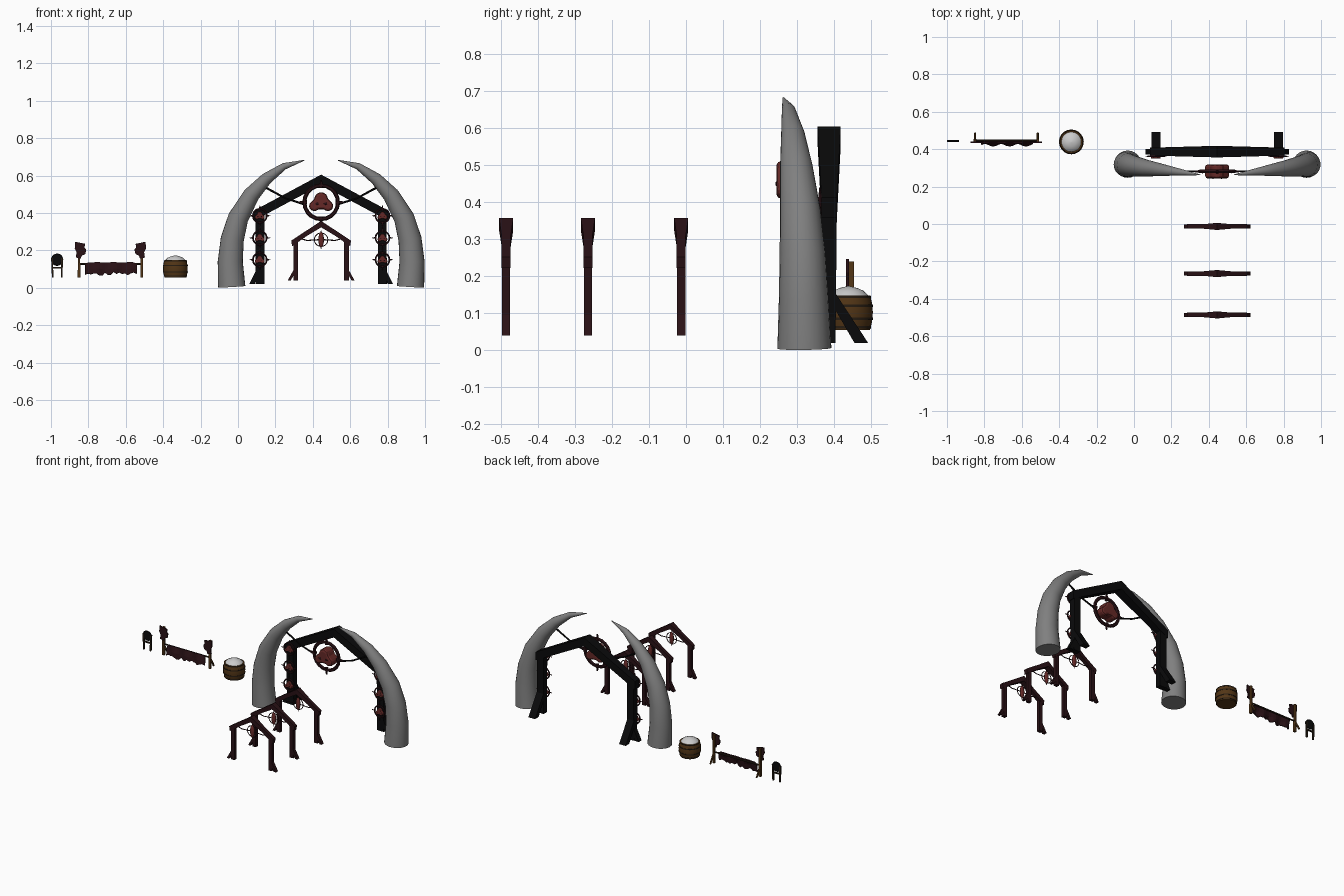
import bpy, bmesh, math, random
from mathutils import Vector

if "Cube" in bpy.data.objects:
    bpy.data.objects.remove(bpy.data.objects["Cube"])

random.seed(3)
CX = 0.4445


def material(name, rgb):
    m = bpy.data.materials.new(name)
    m.diffuse_color = (*rgb, 1)
    m.use_nodes = True
    m.node_tree.nodes["Principled BSDF"].inputs["Base Color"].default_value = m.diffuse_color
    return m


TUSK = material("grey_ivory", (0.215, 0.215, 0.215))
BLACK = material("black_wood", (0.003, 0.003, 0.0033))
MAROON = material("dark_red_wood", (0.022, 0.0055, 0.0075))
RED = material("red_paint", (0.13, 0.022, 0.02))
BROWN = material("brown_wood", (0.085, 0.036, 0.008))
IRON = material("dark_iron", (0.02, 0.012, 0.006))
WHITE = material("pale_fill", (0.62, 0.62, 0.62))


def mesh(name, verts, faces, mat=None, smooth=None):
    me = bpy.data.meshes.new(name)
    me.from_pydata(verts, [], faces)
    bm = bmesh.new()
    bm.from_mesh(me)
    bmesh.ops.recalc_face_normals(bm, faces=bm.faces)
    bm.to_mesh(me)
    bm.free()
    o = bpy.data.objects.new(name, me)
    bpy.context.collection.objects.link(o)
    return finish(o, name, mat, smooth)


def finish(o, name, mat, smooth=None):
    o.name = name
    if mat:
        o.data.materials.append(mat)
    if smooth:
        bpy.ops.object.select_all(action='DESELECT')
        bpy.context.view_layer.objects.active = o
        o.select_set(True)
        bpy.ops.object.shade_smooth_by_angle(angle=math.radians(smooth))
    return o


def slab(name, pts, y, mat):
    """Front outline of (x, z, depth) points, thickened about y."""
    n = len(pts)
    v = [(p[0], y - p[2] / 2, p[1]) for p in pts] + [(p[0], y + p[2] / 2, p[1]) for p in pts]
    f = [tuple(range(n)), tuple(range(2 * n - 1, n - 1, -1))]
    f += [(i, i + n, (i + 1) % n + n, (i + 1) % n) for i in range(n)]
    return mesh(name, v, f, mat)


def tube(name, path, mat=None, sides=24, smooth=40):
    """Rings of (x, y, z, radius) perpendicular to the path."""
    p = [Vector(q[:3]) for q in path]
    v, f = [], []
    for i, q in enumerate(path):
        t = (p[min(i + 1, len(p) - 1)] - p[max(i - 1, 0)]).normalized()
        a = t.cross(Vector((0, 1, 0)))
        if a.length < 0.01:
            a = Vector((1, 0, 0))
        a.normalize()
        b = t.cross(a)
        for k in range(sides):
            w = math.tau * k / sides
            v.append(p[i] + (a * math.cos(w) + b * math.sin(w)) * q[3])
    for i in range(len(path) - 1):
        for k in range(sides):
            j = (k + 1) % sides
            f.append((i * sides + k, i * sides + j, (i + 1) * sides + j, (i + 1) * sides + k))
    f += [tuple(range(sides - 1, -1, -1)), tuple(range(len(v) - sides, len(v)))]
    return mesh(name, v, f, mat, smooth)


def ball(name, loc, scale, mat):
    bpy.ops.mesh.primitive_uv_sphere_add(segments=12, ring_count=8, location=loc)
    o = bpy.context.object
    o.scale = scale
    return finish(o, name, mat, 40)


def ring(name, loc, r, t, mat, rot=(math.pi / 2, 0, 0)):
    bpy.ops.mesh.primitive_torus_add(location=loc, rotation=rot, major_radius=r,
                                     minor_radius=t, major_segments=20, minor_segments=6)
    return finish(bpy.context.object, name, mat)


MASK = [(0, .62), (.3, .5), (.42, .2), (.72, -.1), (.7, -.4), (.4, -.56), (.15, -.42),
        (-.15, -.42), (-.4, -.56), (-.7, -.4), (-.72, -.1), (-.42, .2), (-.3, .5)]


def emblem(name, x, y, z, r, depth, spike):
    """Spiked ring holding a rounded red mask with two lower lobes."""
    ring(name + "_ring", (x, y, z), r, r * 0.12, MAROON)
    for k in range(4):
        c, s = math.cos(k * math.pi / 2), math.sin(k * math.pi / 2)
        tube(name + "_spike", [(x + c * r * .85, y, z + s * r * .85, r * .13),
                               (x + c * spike, y, z + s * spike, r * .05)], MAROON, 6)
    m = slab(name + "_mask", [(x + a * r, z + b * r, depth * 2) for a, b in MASK], y, RED)
    b = m.modifiers.new("rounding", 'BEVEL')
    b.width, b.segments = r * .14, 2
    for s in (-1, 1):
        ball(name + "_eye", (x + s * r * .25, y - depth, z - r * .08),
             (r * .1, depth * .06, r * .07), MAROON)


# Pair of curved tusks
tusk = [(-.035, .32, .005, .073), (-.043, .318, .14, .067), (-.032, .315, .26, .062),
        (0, .309, .375, .055), (.07, .298, .497, .044), (.15, .289, .583, .032),
        (.246, .277, .65, .018), (.353, .263, .682, .002)]
for s in (1, -1):
    tube("tusk", [(CX + s * (x - .443), y, z, r) for x, y, z, r in tusk], TUSK)


def mirrored(name, pts, y, mat):
    for s in (-1, 1):
        slab(name, [(CX + s * p[0], p[1], p[2]) for p in pts], y, mat)


# Large gate
GY = .387
mirrored("large_gate_beam", [(0, .605, .062), (.36, .412, .042), (.36, .358, .042), (0, .55, .062)],
         GY, BLACK)
mirrored("large_gate_post", [(.303, .41, .042), (.35, .40, .042), (.35, .02, .034), (.303, .02, .034)],
         GY, BLACK)
mirrored("large_gate_side_brace", [(.345, .10, .03), (.345, .06, .03), (.355, .02, .03), (.384, .02, .03)],
         GY, BLACK)
for s in (-1, 1):
    x = CX + s * .328
    side = [(.40, .16), (.40, .115), (.455, .02), (.492, .02)]
    v = [(x + d, y, z) for d in (-.024, .024) for y, z in side]
    mesh("large_gate_rear_brace", v, [(0, 1, 2, 3), (7, 6, 5, 4)] +
         [(i, i + 4, (i + 1) % 4 + 4, (i + 1) % 4) for i in range(4)], BLACK)
    # Post discs and the rods that hold the central emblem
    for z in (.385, .267, .15):
        emblem("post_disc", x, .362, z, .037, .012, .056)
    tube("emblem_rod", [(CX + s * .295, .285, .535, .006), (CX + s * .19, .283, .478, .005),
                        (CX + s * .085, .282, .445, .006)], BLACK, 6)
emblem("central_emblem", CX, .281, .457, .09, .037, .12)

# Row of three small gates
for y in (-.013, -.265, -.486):
    mirrored("small_gate_ridge", [(0, .357, .038), (.075, .308, .024), (.075, .278, .024), (0, .323, .038)],
             y, MAROON)
    mirrored("small_gate_beam", [(.075, .308, .024), (.16, .252, .024), (.155, .222, .024), (.075, .278, .024)],
             y, MAROON)
    mirrored("small_gate_post", [(.123, .25, .022), (.148, .25, .022), (.148, .04, .022), (.123, .04, .022)],
             y, MAROON)
    mirrored("small_gate_foot", [(.145, .10, .022), (.145, .07, .022), (.162, .04, .022), (.178, .04, .022)],
             y, MAROON)
    ring("small_gate_ring", (CX, y, .257), .036, .0025, MAROON)
    ball("small_gate_charm", (CX, y, .257), (.015, .011, .042), RED)
    for s in (-1, 1):
        tube("small_gate_wire", [(CX + s * .015, y, .257, .003), (CX + s * .075, y, .253, .003),
                                 (CX + s * .13, y, .268, .003)], MAROON, 6)
        tube("small_gate_pin", [(CX, y, .257, .003), (CX, y, .257 + s * .05, .002)], MAROON, 6)

# Barrel with hoops and heaped fill
BX, BY = -.335, .439
tube("barrel", [(BX, BY, .054, .058), (BX, BY, .078, .064), (BX, BY, .102, .066),
                (BX, BY, .126, .064), (BX, BY, .148, .059)], BROWN, 20)
for z, r in ((.062, .0615), (.085, .0665), (.12, .0665), (.144, .0615)):
    tube("barrel_hoop", [(BX, BY, z - .003, r), (BX, BY, z + .003, r)], IRON, 20)
tube("barrel_fill", [(BX, BY, .148, .053), (BX, BY, .160, .042), (BX, BY, .168, .024),
                     (BX, BY, .173, .003)], WHITE, 20)

# Ragged banner cloth between two poles
N = 18
v = []
for i in range(N + 1):
    x = -.818 + .275 * i / N
    y = .433 + .007 * math.sin(i * 1.1)
    edge = .008 if i in (0, N) else 0
    v += [(x, .442, .134 - edge), (x, y, .10), (x, y - .004, .064 + random.random() * .02)]
f = [(3 * i + k, 3 * i + k + 1, 3 * i + k + 4, 3 * i + k + 3) for i in range(N) for k in (0, 1)]
cloth = mesh("banner_cloth", v, f, MAROON)
cloth.modifiers.new("thickness", 'SOLIDIFY').thickness = .008
tube("banner_rod", [(-.85, .446, .128, .005), (-.519, .446, .128, .005)], IRON, 8)
flag = [(-.024, .246), (.03, .235), (.026, .215), (.036, .205), (.03, .18), (.012, .172),
        (.006, .155), (-.02, .162), (-.016, .19), (-.026, .21)]
for px, s in ((-.85, 1), (-.515, -1)):
    slab("banner_pole", [(px - .006, .24, .014), (px + .006, .24, .014),
                         (px + .007, .056, .014), (px - .007, .056, .014)], .447, BROWN)
    slab("pole_pennant", [(px + s * (a + .003), b, .008) for a, b in flag], .436, MAROON)
    tube("pole_stay", [(px, .45, .12, .006), (px, .485, .06, .006)], BROWN, 6)

# Small round sign on two legs
SX, SY = -.967, .444
tube("sign_disc", [(SX, SY - .004, .15, .028), (SX, SY + .004, .15, .028)], BLACK, 16)
ring("sign_rim", (SX, SY, .15), .028, .005, BLACK)
for s in (-1, 1):
    slab("sign_leg", [(SX + s * .022, .16, .01), (SX + s * .032, .16, .01),
                      (SX + s * .028, .056, .01), (SX + s * .02, .056, .01)], SY, IRON)
slab("sign_crossbar", [(SX - .027, .112, .009), (SX + .027, .112, .009),
                       (SX + .027, .104, .009), (SX - .027, .104, .009)], SY, IRON)
